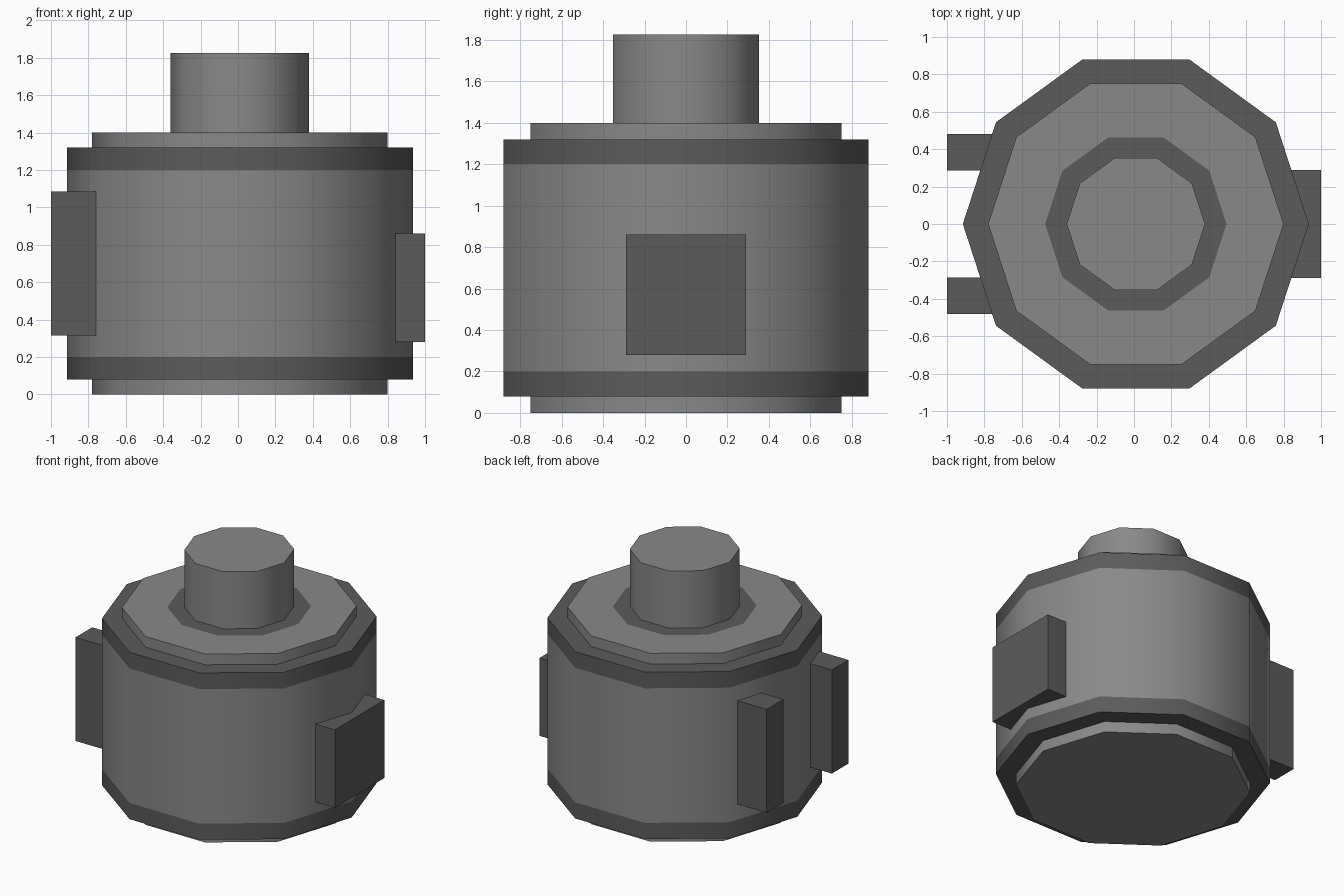
import bpy, bmesh
from math import cos, sin, radians, tau

if "Cube" in bpy.data.objects:
    bpy.data.objects.remove(bpy.data.objects["Cube"])

SIDES = 10
CENTRE_X = 0.01


def material(name, value):
    mat = bpy.data.materials.new(name)
    mat.diffuse_color = (value, value, value, 1)
    mat.use_nodes = True
    mat.node_tree.nodes["Principled BSDF"].inputs["Base Color"].default_value = mat.diffuse_color
    return mat


LIGHT = material("light_grey", 0.25)
DARK = material("dark_grey", 0.105)


def finish(bm, name, mats):
    bmesh.ops.recalc_face_normals(bm, faces=bm.faces)
    mesh = bpy.data.meshes.new(name)
    bm.to_mesh(mesh)
    bm.free()
    for mat in mats:
        mesh.materials.append(mat)
    obj = bpy.data.objects.new(name, mesh)
    bpy.context.collection.objects.link(obj)
    return obj


def lathe(name, profile):
    """Spin (radius, z, dark strip above) points into a capped ten-sided solid."""
    bm = bmesh.new()
    rings = [[bm.verts.new((r * cos(tau * i / SIDES), r * sin(tau * i / SIDES), z))
              for i in range(SIDES)] for r, z, _ in profile]
    for (low, high), (_, _, dark) in zip(zip(rings, rings[1:]), profile):
        for i in range(SIDES):
            j = (i + 1) % SIDES
            face = bm.faces.new((low[i], low[j], high[j], high[i]))
            face.material_index = dark
    bm.faces.new(rings[0][::-1])
    bm.faces.new(rings[-1])
    obj = finish(bm, name, (LIGHT, DARK))
    obj.location.x = CENTRE_X
    obj.data.shade_smooth()
    obj.data.set_sharp_from_angle(angle=radians(40))
    return obj


def block(name, x, y, z):
    """Box spanning the given (min, max) ranges."""
    bm = bmesh.new()
    bmesh.ops.create_cube(bm, size=1)
    for v in bm.verts:
        v.co = [lo + (c + 0.5) * (hi - lo) for c, (lo, hi) in zip(v.co, (x, y, z))]
    return finish(bm, name, (DARK,))


# Housing with end plates, dark rim bands and dark shaft collar
lathe("motor_housing", [
    (0.79, 0.00, 0), (0.79, 0.08, 1),
    (0.925, 0.08, 1), (0.925, 0.20, 0),
    (0.925, 1.20, 1), (0.925, 1.32, 1),
    (0.79, 1.32, 0), (0.79, 1.40, 0),
    (0.485, 1.40, 1), (0.37, 1.40, 0),
    (0.37, 1.825, 0),
])

# Square side plate on the right
block("side_plate", (0.80, 1.0), (-0.29, 0.29), (0.28, 0.86))

# Pair of mounting lugs on the left
for label, side in (("front", -1), ("back", 1)):
    y = sorted((side * 0.285, side * 0.48))
    block(label + "_mounting_lug", (-1.0, -0.74), y, (0.315, 1.085))
